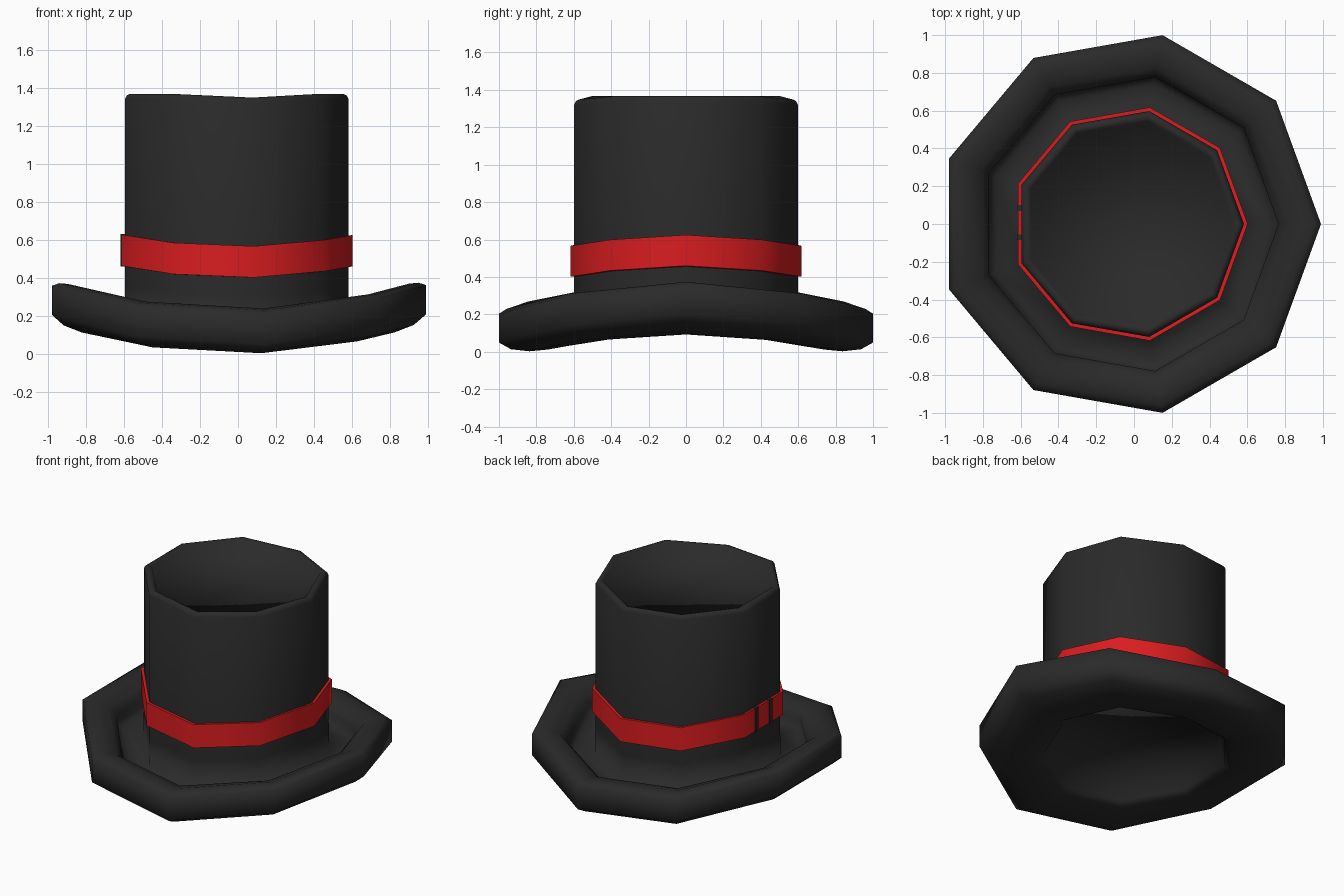
import bpy, bmesh, math

if "Cube" in bpy.data.objects:
    bpy.data.objects.remove(bpy.data.objects["Cube"])

SIDES = 9
CX = -0.025


def mat(name, rgb):
    m = bpy.data.materials.new(name)
    m.diffuse_color = (*rgb, 1)
    m.use_nodes = True
    m.node_tree.nodes["Principled BSDF"].inputs["Base Color"].default_value = m.diffuse_color
    return m


BLACK = mat("black felt", (0.023, 0.023, 0.023))
RED = mat("red ribbon", (0.70, 0.012, 0.014))


def saddle(x):
    # the hat curls upward toward both sides
    return 0.165 * x * x


def top_lift(x):
    # the crown rim only dips a little at front and back
    return 0.025 * min(1.0, abs(x) / 0.33)


def finish(bm, name, material, angle=50):
    bmesh.ops.recalc_face_normals(bm, faces=bm.faces[:])
    me = bpy.data.meshes.new(name)
    bm.to_mesh(me)
    bm.free()
    ob = bpy.data.objects.new(name, me)
    bpy.context.collection.objects.link(ob)
    me.materials.append(material)
    bpy.ops.object.select_all(action='DESELECT')
    ob.select_set(True)
    bpy.context.view_layer.objects.active = ob
    bpy.ops.object.shade_smooth_by_angle(angle=math.radians(angle))
    return ob


def lathe(name, profile, material, closed=False, angle=50):
    """Nine-sided spin of (radius, z) points; open profiles get flat end caps."""
    bm = bmesh.new()
    rings = []
    for r, z in profile:
        lift = top_lift if z > 1 else saddle
        ring = []
        for i in range(SIDES):
            a = 2 * math.pi * i / SIDES
            x = CX + r * math.cos(a)
            ring.append(bm.verts.new((x, r * math.sin(a), z + lift(x))))
        rings.append(ring)
    pairs = list(zip(rings, rings[1:]))
    if closed:
        pairs.append((rings[-1], rings[0]))
    else:
        bm.faces.new(rings[0])
        bm.faces.new(rings[-1])
    for a, b in pairs:
        for i in range(SIDES):
            j = (i + 1) % SIDES
            bm.faces.new([a[i], a[j], b[j], b[i]])
    return finish(bm, name, material, angle)


# Hat body: hollow underside, rolled brim, crown, rounded rim and sunken top
lathe("hat_body", [
    (0.58, 0.16), (0.60, 0.06), (0.64, 0.03), (0.75, 0.01), (0.85, 0.0),
    (0.95, 0.01), (1.015, 0.045), (1.015, 0.20), (0.975, 0.225), (0.925, 0.235),
    (0.84, 0.22), (0.79, 0.17), (0.79, 0.12), (0.75, 0.105), (0.609, 0.11),
    (0.607, 0.30), (0.607, 1.315), (0.597, 1.335), (0.58, 1.343), (0.555, 1.335),
    (0.535, 1.29)], BLACK, angle=180)

# Ribbon around the crown
lathe("ribbon", [(0.600, 0.40), (0.627, 0.40), (0.627, 0.565), (0.600, 0.565)],
      RED, closed=True)

# Two narrow loops over the ribbon on the left side
for n, y in enumerate((0.085, -0.07)):
    bm = bmesh.new()
    bmesh.ops.create_cube(bm, size=1)
    for v in bm.verts:
        v.co.x = -0.606 + v.co.x * 0.028
        v.co.y = y + v.co.y * 0.03
        v.co.z = 0.545 + v.co.z * 0.17
    finish(bm, f"ribbon_loop_{n + 1}", BLACK)
